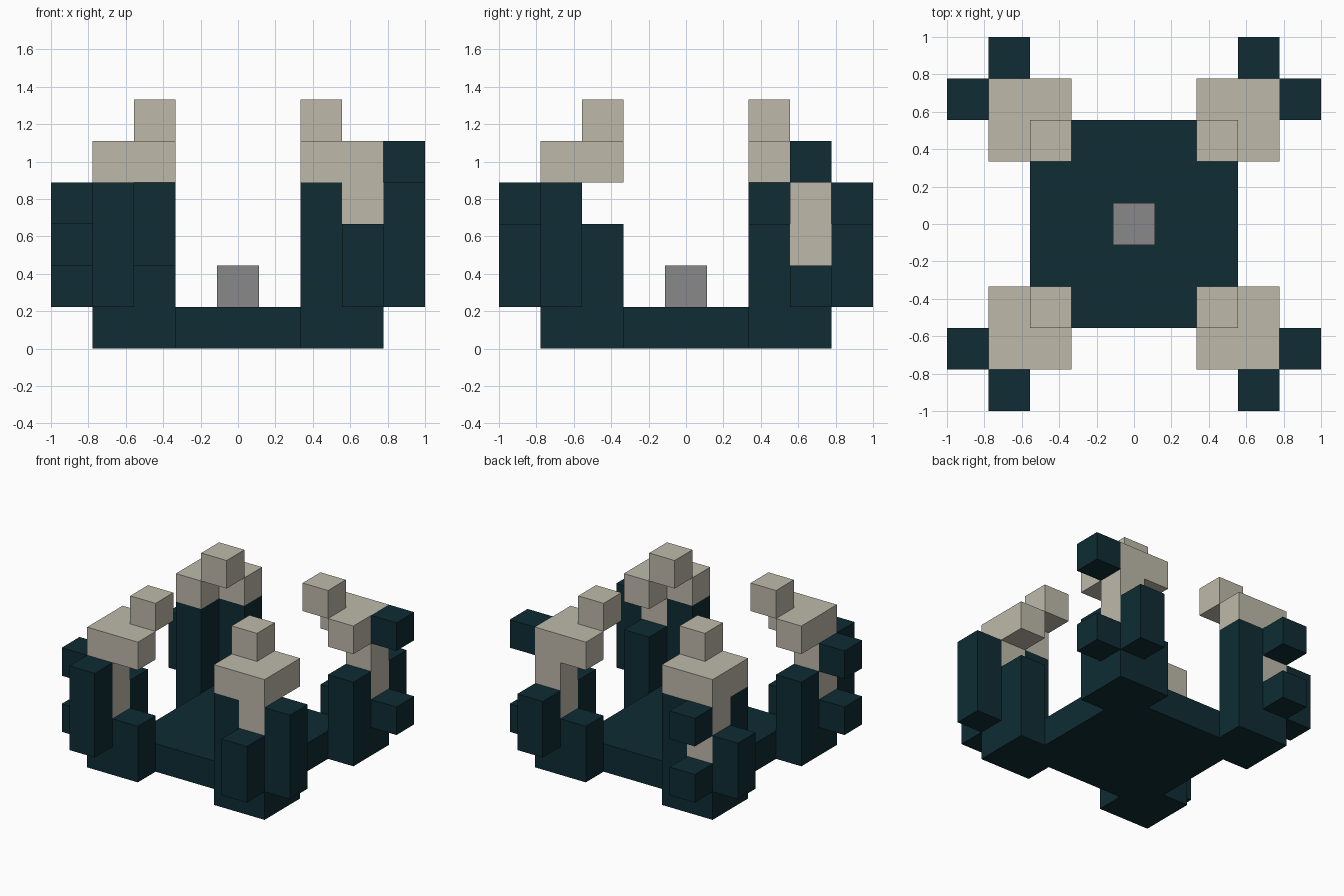
import bpy
import bmesh
from mathutils import Vector

if "Cube" in bpy.data.objects:
    bpy.data.objects.remove(bpy.data.objects["Cube"])

UNIT = 2 / 9  # edge of one building block


def make_material(name, rgb):
    mat = bpy.data.materials.new(name)
    mat.use_nodes = True
    mat.diffuse_color = (*rgb, 1)
    mat.node_tree.nodes["Principled BSDF"].inputs["Base Color"].default_value = (*rgb, 1)
    return mat


DARK, BONE, GREY = range(3)
MATERIALS = [
    make_material("dark teal", (0.0044, 0.0252, 0.0331)),
    make_material("bone beige", (0.515, 0.485, 0.402)),
    make_material("mid grey", (0.246, 0.246, 0.246)),
]

# Each part maps block positions to a colour
parts = {
    "base_platform": {(x, y, 0): DARK for x in range(-2, 3) for y in range(-2, 3)},
    "centre_block": {(0, 0, 1): GREY},
}


def add_tower(name, sx, sy, x_wing, y_wing, x_arm, y_arm):
    """Corner tower: core, two wings, two outer arms and a crown."""
    cells = {}

    def column(x, y, levels, colour=DARK):
        for z in levels:
            cells[(sx * x, sy * y, z)] = colour

    # Dark stem, lighter core above it
    column(3, 3, (0, 1))
    column(3, 3, (2, 3, 4), BONE)
    # Wings on the foot, capped by the crown
    column(2, 3, (0, *x_wing))
    column(3, 2, (0, *y_wing))
    column(2, 3, (4,), BONE)
    column(3, 2, (4,), BONE)
    # Tip leaning inwards
    column(2, 2, (5,), BONE)
    # Outer arms
    column(4, 3, x_arm)
    column(3, 4, y_arm)
    parts[name] = cells


add_tower("front_left_tower", 1, -1, (1, 2, 3), (1, 2), (1, 2, 3), (1, 2))
add_tower("front_right_tower", -1, -1, (1,), (1, 2), (1, 3), (1, 2, 3))
add_tower("back_left_tower", 1, 1, (1,), (1, 2), (1, 4), (1, 2))
add_tower("back_right_tower", -1, 1, (1, 2, 3), (1, 2, 3), (1, 2), (1, 3))

filled = {cell for cells in parts.values() for cell in cells}
AXES = [Vector(a) for a in ((1, 0, 0), (0, 1, 0), (0, 0, 1))]


def build(name, cells):
    """Make a mesh of the outer block faces only."""
    used = sorted(set(cells.values()))
    bm = bmesh.new()
    for cell, colour in cells.items():
        centre = Vector(cell) + Vector((0, 0, 0.5))
        for i in range(3):
            for sign in (-1, 1):
                n = AXES[i] * sign
                if tuple(int(c) for c in Vector(cell) + n) in filled:
                    continue
                u = AXES[(i + 1) % 3]
                v = n.cross(u)
                corners = (u + v, v - u, -u - v, u - v)
                face = bm.faces.new(
                    [bm.verts.new((centre + (n + c) / 2) * UNIT) for c in corners])
                face.material_index = used.index(colour)
    bmesh.ops.remove_doubles(bm, verts=bm.verts, dist=UNIT / 100)
    mesh = bpy.data.meshes.new(name)
    bm.to_mesh(mesh)
    bm.free()
    for colour in used:
        mesh.materials.append(MATERIALS[colour])
    bpy.context.collection.objects.link(bpy.data.objects.new(name, mesh))


for part_name, part_cells in parts.items():
    build(part_name, part_cells)
